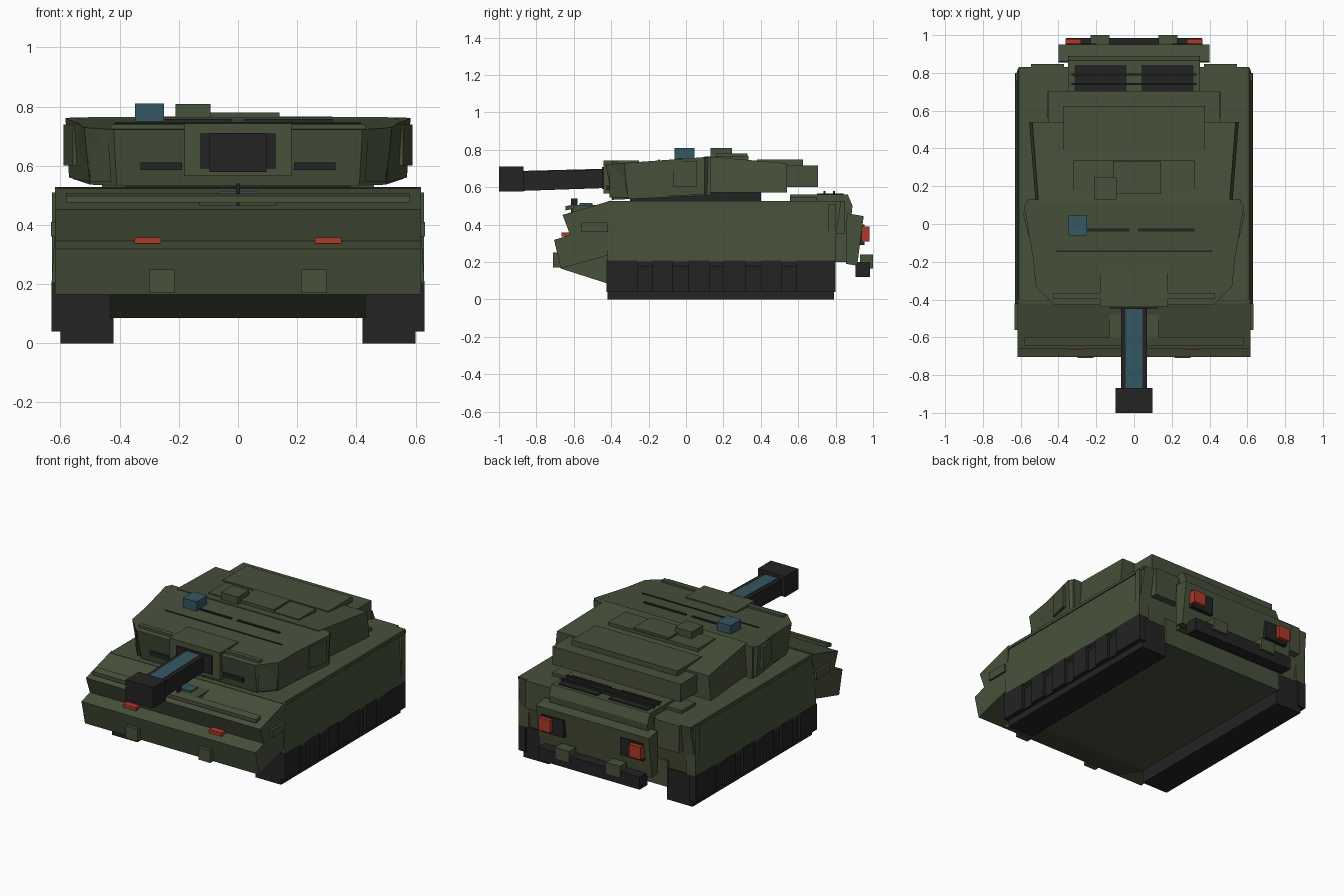
import bpy, bmesh
from mathutils import Vector


def mat(name, r, g, b):
    m = bpy.data.materials.new(name)
    m.diffuse_color = (r, g, b, 1)
    return m


GREEN = mat("olive green", 0.064, 0.082, 0.043)
BLACK = mat("charcoal", 0.017, 0.017, 0.018)
RED = mat("lamp red", 0.42, 0.04, 0.02)
TEAL = mat("teal glass", 0.035, 0.095, 0.12)


def solid(name, lower, upper, m=GREEN):
    """Closed solid joining two matching rings of points."""
    bm = bmesh.new()
    a = [bm.verts.new(p) for p in lower]
    b = [bm.verts.new(p) for p in upper]
    n = len(a)
    bm.faces.new(a[::-1])
    bm.faces.new(b)
    for i in range(n):
        bm.faces.new((a[i], a[(i + 1) % n], b[(i + 1) % n], b[i]))
    bmesh.ops.recalc_face_normals(bm, faces=bm.faces)
    me = bpy.data.meshes.new(name)
    bm.to_mesh(me)
    bm.free()
    me.materials.append(m)
    ob = bpy.data.objects.new(name, me)
    bpy.context.collection.objects.link(ob)
    return ob


def box(name, x, y, z, m=GREEN):
    ring = [(x[0], y[0]), (x[1], y[0]), (x[1], y[1]), (x[0], y[1])]
    return solid(name, [(*p, z[0]) for p in ring], [(*p, z[1]) for p in ring], m)


def pair(name, x, y, z, m=GREEN):
    for side, s in (("right", 1), ("left", -1)):
        box(f"{name}_{side}", sorted((s * x[0], s * x[1])), y, z, m)


def side_profile(name, x0, x1, pts, m=GREEN):
    """Extrude a (y, z) outline between two x positions."""
    return solid(name, [(x0, *p) for p in pts], [(x1, *p) for p in pts], m)


# Hull: belly, body and wedge nose
side_profile("belly", -0.43, 0.43, [(-0.67, 0.165), (-0.42, 0.085), (0.8, 0.085), (0.8, 0.25), (-0.6, 0.25)])
rings = [[(-s * w, y0, z), (s * w, y0, z), (s * w, y1, z), (-s * w, y1, z)]
         for s, w, y0, y1, z in ((1, 0.63, -0.42, 0.78, 0.2), (1, 0.61, -0.42, 0.83, 0.525))]
solid("hull_body", *rings)
side_profile("nose", -0.618, 0.618, [(-0.67, 0.165), (-0.42, 0.235), (-0.4, 0.528), (-0.66, 0.452),
                                     (-0.62, 0.345), (-0.705, 0.318)])
side_profile("nose_lip", -0.58, 0.58, [(-0.645, 0.475), (-0.6, 0.485), (-0.6, 0.508), (-0.645, 0.498)])
pair("side_rail", (0.59, 0.618), (-0.41, 0.82), (0.505, 0.522))
pair("nose_lamp", (0.26, 0.35), (-0.665, -0.62), (0.337, 0.358), RED)
pair("tow_plate", (0.215, 0.3), (-0.71, -0.66), (0.17, 0.25))
pair("side_hook", (0.61, 0.632), (-0.56, -0.42), (0.36, 0.41))
box("driver_hatch", (-0.13, 0.13), (-0.61, -0.45), (0.44, 0.505))
box("driver_window", (-0.065, 0.065), (-0.57, -0.5), (0.5, 0.515), TEAL)
box("driver_wiper", (-0.006, 0.006), (-0.615, -0.58), (0.44, 0.54), BLACK)

# Tracks with raised outer pads
pair("track", (0.42, 0.6), (-0.42, 0.79), (0, 0.2), BLACK)
pair("track_skirt", (0.6, 0.615), (-0.42, 0.79), (0.04, 0.175), BLACK)
for i, y in enumerate([(-0.425, -0.26), (-0.18, -0.07), (0.01, 0.125), (0.2, 0.32), (0.4, 0.51), (0.59, 0.8)]):
    pair(f"track_pad_{i}", (0.58, 0.631), y, (0.04, 0.207), BLACK)

# Engine deck and grilles
box("engine_deck", (-0.35, 0.35), (0.555, 0.84), (0.5, 0.56))
side_profile("rear_step", -0.35, 0.35, [(0.8, 0.2), (0.86, 0.2), (0.89, 0.5), (0.865, 0.56), (0.8, 0.56)])
pair("grille", (0.04, 0.315), (0.7, 0.842), (0.55, 0.567), BLACK)
for i, y in enumerate((0.735, 0.785)):
    box(f"grille_bar_{i}", (-0.33, 0.33), (y, y + 0.012), (0.56, 0.58), BLACK)
pair("deck_side", (0.35, 0.46), (0.56, 0.7), (0.5, 0.545))

# Rear panel, bumper and lamps
side_profile("rear_panel", -0.4, 0.4, [(0.855, 0.19), (0.915, 0.18), (0.95, 0.445), (0.86, 0.46)])
pair("rear_box", (0.37, 0.545), (0.76, 0.848), (0.35, 0.525))
pair("rear_mudguard", (0.56, 0.628), (0.76, 0.8), (0.2, 0.51))
box("rear_bumper", (-0.36, 0.36), (0.905, 0.985), (0.12, 0.2), BLACK)
pair("rear_lamp_backing", (0.2, 0.36), (0.91, 0.955), (0.29, 0.4), BLACK)
pair("rear_lamp", (0.28, 0.362), (0.94, 0.98), (0.31, 0.39), RED)
pair("bumper_tab", (0.13, 0.23), (0.93, 1.0), (0.165, 0.24))

# Turret: ring, front wedge, rear body and bustle
box("turret_ring", (-0.38, 0.38), (-0.3, 0.4), (0.52, 0.58), BLACK)
half_low = [(0.41, -0.395), (0.5, -0.31), (0.56, 0.13)]
half_top = [(0.42, -0.43), (0.52, -0.33), (0.565, 0.13)]


def mirrored(half):
    return half + [(-x, y) for x, y in half[::-1]]


solid("turret_front", [(x, y, 0.55 + 0.045 * y) for x, y in mirrored(half_low)],
      [(x, y, 0.753 + 0.072 * y) for x, y in mirrored(half_top)])
for side, s in (("right", 1), ("left", -1)):
    ring = [(0.44, -0.41), (0.51, -0.325), (0.583, 0.1), (0.55, 0.13)]
    solid(f"cheek_{side}", [(s * (x - 0.012), y, 0.545 + 0.15 * max(y, 0)) for x, y in ring],
          [(s * x, y, 0.753 + 0.08 * y) for x, y in ring])
    ring = [(0.535, -0.07), (0.558, -0.07), (0.589, 0.06), (0.56, 0.06)]
    solid(f"cheek_plate_{side}", [(s * x, y, 0.6) for x, y in ring], [(s * x, y, 0.74) for x, y in ring])
rear = [(0.52, 0.1), (0.555, 0.54), (-0.555, 0.54), (-0.52, 0.1)]
solid("turret_rear", [(x, y, 0.572) for x, y in rear],
      [(x * 0.97, y, 0.765 - 0.085 * (y - 0.1)) for x, y in rear])
box("bustle", (-0.455, 0.455), (0.52, 0.705), (0.6, 0.715))
box("bustle_lid", (-0.375, 0.375), (0.38, 0.625), (0.71, 0.748))

# Turret roof fittings
box("roof_plate", (-0.32, 0.32), (0.16, 0.335), (0.74, 0.766))
box("roof_hatch", (-0.11, 0.14), (0.16, 0.33), (0.75, 0.779))
box("roof_box", (-0.212, -0.093), (0.13, 0.245), (0.75, 0.809))
box("roof_optic", (-0.348, -0.25), (-0.062, 0.045), (0.74, 0.81), TEAL)
pair("roof_slot", (0.02, 0.32), (-0.04, -0.025), (0.735, 0.757), BLACK)
box("roof_seam", (-0.415, 0.415), (-0.148, -0.14), (0.72, 0.747), BLACK)
pair("front_bar", (0.045, 0.43), (-0.395, -0.365), (0.72, 0.74))
pair("front_slot", (0.19, 0.33), (-0.425, -0.39), (0.585, 0.61), BLACK)

# Gun: mantlet, barrel and muzzle
box("mantlet", (-0.18, 0.18), (-0.44, -0.25), (0.565, 0.742))
box("mantlet_seal", (-0.127, 0.127), (-0.448, -0.42), (0.59, 0.708), BLACK)
side_profile("barrel", -0.07, 0.07, [(-0.88, 0.58), (-0.44, 0.595), (-0.44, 0.695), (-0.88, 0.683)], BLACK)
side_profile("barrel_strip", -0.045, 0.045, [(-0.87, 0.68), (-0.45, 0.69), (-0.45, 0.698), (-0.87, 0.687)], TEAL)
box("muzzle", (-0.097, 0.097), (-1.0, -0.868), (0.578, 0.71), BLACK)
